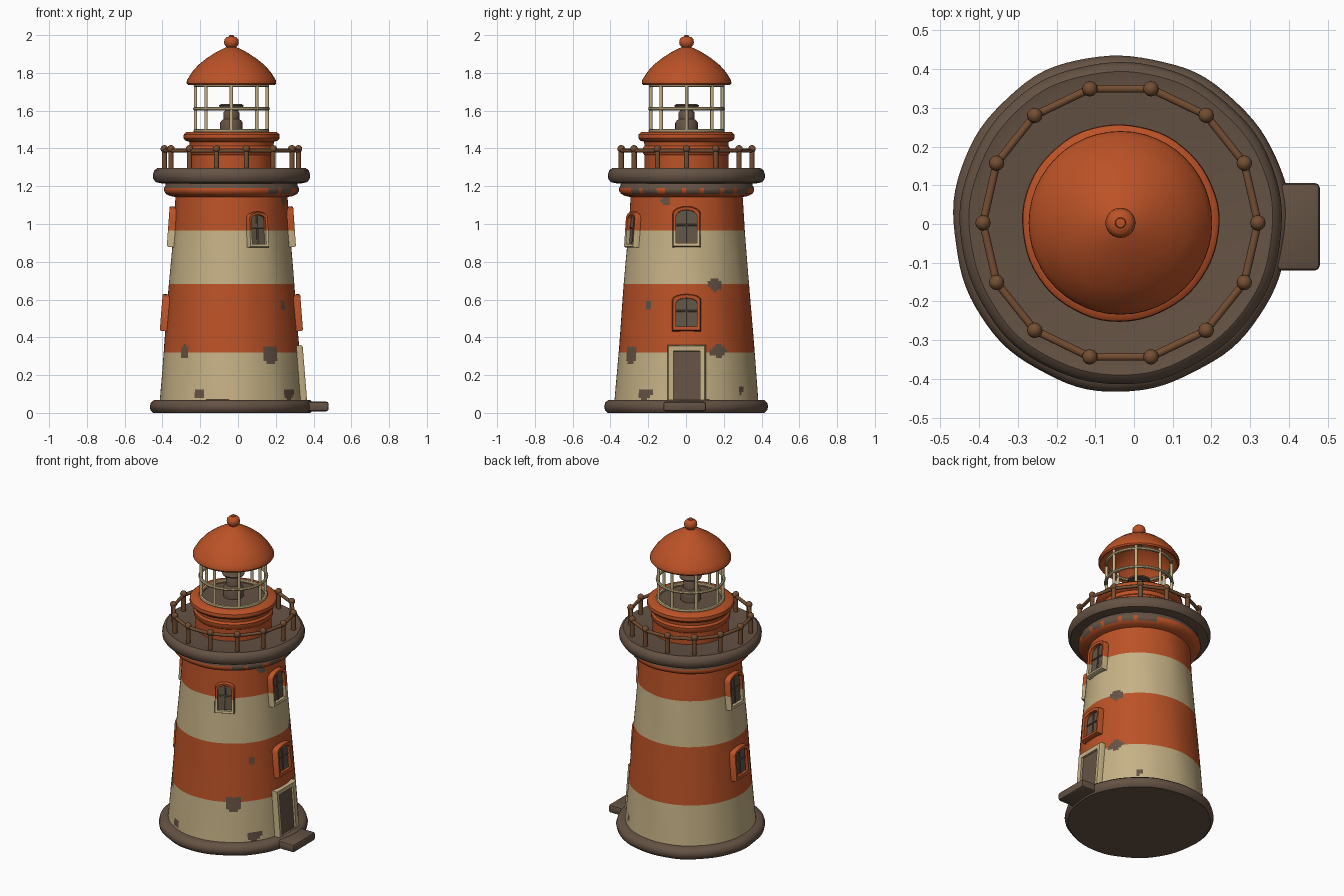
import bpy, bmesh, math, random
from mathutils import Matrix, Vector

if "Cube" in bpy.data.objects:
    bpy.data.objects.remove(bpy.data.objects["Cube"])

random.seed(4)
CX, CY = -0.035, 0.003
TAU = 2 * math.pi


def mat(name, c):
    m = bpy.data.materials.new(name)
    m.diffuse_color = (*c, 1)
    m.use_nodes = True
    m.node_tree.nodes["Principled BSDF"].inputs["Base Color"].default_value = m.diffuse_color
    return m


ORANGE = mat("orange paint", (0.50, 0.085, 0.020))
CREAM = mat("cream paint", (0.56, 0.44, 0.235))
STONE = mat("brown stone", (0.130, 0.085, 0.058))
RAIL = mat("rail brown", (0.175, 0.075, 0.032))
GLASS = mat("window grey", (0.12, 0.09, 0.062))
DARK = mat("roof inside", (0.085, 0.06, 0.042))


def finish(name, bm, mats, angle=40, centre=True):
    bmesh.ops.recalc_face_normals(bm, faces=bm.faces)
    me = bpy.data.meshes.new(name)
    bm.to_mesh(me)
    bm.free()
    for m in mats:
        me.materials.append(m)
    ob = bpy.data.objects.new(name, me)
    if centre:
        ob.location = (CX, CY, 0)
    bpy.context.collection.objects.link(ob)
    bpy.ops.object.select_all(action='DESELECT')
    bpy.context.view_layer.objects.active = ob
    ob.select_set(True)
    bpy.ops.object.shade_smooth_by_angle(angle=math.radians(angle))
    return ob


def lathe(name, prof, mats, n=64, wobble=0.0, rule=None, angle=40):
    """Turn an (r, z) profile; r = 0 makes a pole."""
    bm = bmesh.new()
    rings = []
    for r, z in prof:
        if r == 0:
            rings.append([bm.verts.new((0, 0, z))])
            continue
        ring = []
        for i in range(n):
            a = TAU * i / n
            w = wobble * (math.sin(3 * a + 1) + 0.6 * math.sin(7 * a + 9 * z) + 0.4 * math.sin(13 * a))
            ring.append(bm.verts.new(((r + w) * math.cos(a), (r + w) * math.sin(a), z)))
        rings.append(ring)
    for A, B in zip(rings, rings[1:]):
        for i in range(n):
            j = (i + 1) % n
            vs = [A[i % len(A)], A[j % len(A)], B[j % len(B)], B[i % len(B)]]
            f = bm.faces.new(list(dict.fromkeys(vs)))
            if rule:
                c = f.calc_center_median()
                f.material_index = rule(c, math.degrees(math.atan2(c.y, c.x)))
    return finish(name, bm, mats, angle)


def torus(bm, R, r, z, n=64, k=8):
    g = [[bm.verts.new(((R + r * math.cos(TAU * j / k)) * math.cos(TAU * i / n),
                        (R + r * math.cos(TAU * j / k)) * math.sin(TAU * i / n),
                        z + r * math.sin(TAU * j / k))) for j in range(k)] for i in range(n)]
    for i in range(n):
        for j in range(k):
            bm.faces.new((g[i][j], g[(i + 1) % n][j], g[(i + 1) % n][(j + 1) % k], g[i][(j + 1) % k]))


def rod(bm, p, q, r, k=10):
    p, q = Vector(p), Vector(q)
    d = q - p
    m = Matrix.Translation((p + q) / 2) @ d.to_track_quat('Z', 'Y').to_matrix().to_4x4()
    bmesh.ops.create_cone(bm, cap_ends=True, segments=k, radius1=r, radius2=r, depth=d.length, matrix=m)


def tower_r(z):
    pts = [(0.05, 0.382), (0.32, 0.36), (0.68, 0.332), (0.96, 0.308), (1.22, 0.292)]
    for (z0, r0), (z1, r1) in zip(pts, pts[1:]):
        if z <= z1:
            return r0 + (r1 - r0) * (z - z0) / (z1 - z0)
    return 0.292


# Base slab and doorstep
lathe("base_slab", [(0, 0), (0.415, 0), (0.43, 0.015), (0.434, 0.035), (0.428, 0.055), (0.412, 0.068),
                    (0.37, 0.07), (0, 0.07)], [STONE], 96, 0.003)
bm = bmesh.new()
bmesh.ops.create_cube(bm, size=1, matrix=Matrix.Translation((0.39, -0.007, 0.034)) @ Matrix.Diagonal((0.18, 0.226, 0.052, 1)))
bmesh.ops.bevel(bm, geom=bm.edges[:], offset=0.013, segments=2, affect='EDGES', profile=0.5)
finish("doorstep", bm, [STONE], centre=False)

# Tower with painted bands and worn patches: (angle, z, half width, half height)
PATCHES = [(-55, 0.31, 0.045, 0.05), (-134, 0.32, 0.03, 0.04), (-36, 0.10, 0.045, 0.035), (-116, 0.10, 0.03, 0.03),
           (27, 0.68, 0.04, 0.035), (28, 0.325, 0.05, 0.035), (-37, 0.57, 0.022, 0.025), (-22, 1.12, 0.035, 0.025),
           (50, 0.12, 0.02, 0.02)]


def tower_paint(c, a):
    for pa, pz, w, h in PATCHES:
        du = math.radians((a - pa + 180) % 360 - 180) * 0.35
        if (du / w) ** 2 + ((c.z - pz) / h) ** 2 < random.uniform(0.7, 1.15):
            return 2
    return 1 if c.z < 0.32 or 0.682 < c.z < 0.966 else 0


levels = []
for z0, z1, k in [(0.05, 0.32, 18), (0.32, 0.682, 24), (0.682, 0.966, 19), (0.966, 1.22, 17)]:
    levels += [z0 + (z1 - z0) * i / k for i in range(k)]
lathe("tower", [(tower_r(z), z) for z in levels + [1.22]], [ORANGE, CREAM, STONE], 128, 0.0015, tower_paint)


# Collar and gallery deck
def collar_paint(c, a):
    worn = -55 < a < 70 and math.sin(a * 0.35) + 0.6 * math.sin(a * 0.9) > -0.5
    return 1 if c.z > 1.196 or (worn and c.z > 1.165) else 0


lathe("collar", [(0.28, 1.14), (0.325, 1.148), (0.348, 1.16), (0.357, 1.175), (0.357, 1.19), (0.35, 1.203), (0.345, 1.23)],
      [ORANGE, STONE], 96, 0.002, collar_paint)
lathe("gallery_deck", [(0, 1.215), (0.37, 1.215), (0.402, 1.222), (0.414, 1.24), (0.416, 1.262), (0.408, 1.285),
                       (0.392, 1.296), (0.365, 1.29), (0, 1.29)], [STONE], 96, 0.002)

# Gallery railing: posts with ball tops and straight rails
bm = bmesh.new()
N = 14
for i in range(N):
    a, b = TAU * i / N, TAU * (i + 1) / N
    p = Vector((0.355 * math.cos(a), 0.355 * math.sin(a), 0))
    q = Vector((0.355 * math.cos(b), 0.355 * math.sin(b), 0))
    up = Vector((0, 0, 1))
    rod(bm, p + 1.28 * up, p + 1.40 * up, 0.014)
    bmesh.ops.create_uvsphere(bm, u_segments=12, v_segments=8, radius=0.02, matrix=Matrix.Translation(p + 1.398 * up))
    rod(bm, p + 1.388 * up, q + 1.388 * up, 0.0105)
finish("gallery_railing", bm, [RAIL])

# Lantern drum, floor and lamp
lathe("lantern_drum", [(0.222, 1.28), (0.222, 1.365), (0.231, 1.375), (0.232, 1.40), (0.222, 1.412), (0.224, 1.435),
                       (0.246, 1.442), (0.255, 1.455), (0.253, 1.475), (0.24, 1.486), (0.185, 1.488), (0.18, 1.478)], [ORANGE], 64, 0.001)
lathe("lantern_floor", [(0, 1.482), (0.187, 1.482)], [STONE], 48)
lathe("lamp", [(0.06, 1.48), (0.06, 1.535), (0.052, 1.548), (0.042, 1.555), (0.042, 1.59), (0.03, 1.605), (0.03, 1.615),
               (0.062, 1.62), (0.066, 1.628), (0.055, 1.634), (0, 1.63)], [STONE], 24)

# Lantern cage
bm = bmesh.new()
for i in range(8):
    a = TAU * i / 8
    x, y = 0.19 * math.cos(a), 0.19 * math.sin(a)
    rod(bm, (x, y, 1.48), (x, y, 1.76), 0.0095)
torus(bm, 0.194, 0.0095, 1.61)
torus(bm, 0.19, 0.011, 1.492)
torus(bm, 0.19, 0.01, 1.735)
finish("lantern_cage", bm, [CREAM])

# Roof: a hollow shell with a ball on top
lathe("roof", [(0, 1.90), (0.06, 1.89), (0.15, 1.83), (0.205, 1.77), (0.218, 1.742), (0.23, 1.736), (0.237, 1.745),
               (0.236, 1.76), (0.225, 1.778), (0.208, 1.805), (0.175, 1.842), (0.13, 1.878), (0.08, 1.91),
               (0.045, 1.928), (0.028, 1.935), (0, 1.937)], [ORANGE, DARK], 48, 0,
      lambda c, a: 1 if (c.z > 1.74 and math.hypot(c.x, c.y) < 0.9 * (0.237 - max(0, c.z - 1.745) * 0.55) and
                         c.z < 1.937 - 0.2 * (math.hypot(c.x, c.y) / 0.215) ** 1.6 - 0.025) else 0)
lathe("roof_ball", [(0, 1.92), (0.028, 1.925), (0.026, 1.937), (0.036, 1.948), (0.039, 1.962), (0.036, 1.978),
                    (0.027, 1.988), (0.014, 1.992), (0.012, 1.999), (0, 2.0)], [ORANGE], 24)


def outline(hw, z0, z1, arch):
    """Upright opening, counter-clockwise, with an arched top."""
    pts = [(-hw, z0), (hw, z0)]
    for i in range(9):
        t = math.pi * i / 8
        u = hw * (1 - i / 4) if arch == 0 else hw * math.cos(t)
        pts.append((u, z1 - arch + arch * math.sin(t)))
    return pts


def opening(name, deg, zc, hw, hh, rim, arch, cross, out=0.028, mid=None):
    """Frame, pane and glazing bars laid on the sloping tower wall."""
    slope = math.atan2(tower_r(zc - hh) - tower_r(zc + hh), 2 * hh)
    M = (Matrix.Rotation(math.radians(deg), 4, 'Z') @ Matrix.Translation((tower_r(zc), 0, zc))
         @ Matrix.Rotation(-slope, 4, 'Y'))
    P = lambda u, v, w: M @ Vector((w, u, v))
    o = outline(hw, -hh, hh, arch)
    n_ = outline(hw - rim, -hh + rim * (0 if mid else 1), hh - rim, arch * 0.8)
    o2 = [(u * 0.93, v * 0.96) for u, v in o]
    loops = [(o, -0.04), (o, out - 0.009), (o2, out), (n_, out - 0.003), (n_, -0.02)]
    bm = bmesh.new()
    L = [[bm.verts.new(P(u, v, w)) for u, v in pts] for pts, w in loops]
    for A, B in zip(L, L[1:]):
        for i in range(len(A)):
            j = (i + 1) % len(A)
            f = bm.faces.new((A[i], A[j], B[j], B[i]))
    bmesh.ops.remove_doubles(bm, verts=bm.verts, dist=1e-5)
    for z in (0.682, 0.966):
        bmesh.ops.bisect_plane(bm, geom=bm.verts[:] + bm.edges[:] + bm.faces[:], plane_co=(0, 0, z), plane_no=(0, 0, 1))
    for f in bm.faces:
        z = f.calc_center_median().z
        f.material_index = 1 if z < 0.37 or 0.682 < z < 0.966 else 0
    finish(name + "_frame", bm, [ORANGE, CREAM])
    bm = bmesh.new()
    bm.faces.new([bm.verts.new(P(u, v, 0.004)) for u, v in n_])
    if cross:
        rod(bm, P(0, -hh + rim, 0.006), P(0, hh - rim, 0.006), 0.005, 6)
        rod(bm, P(-hw + rim, 0.01, 0.006), P(hw - rim, 0.01, 0.006), 0.005, 6)
    finish(name + "_pane", bm, [mid or GLASS])


# Windows on both sides and one at the front; door on the right
for side, deg in (("right", 0), ("left", 180)):
    opening(side + "_lower_window", deg, 0.53, 0.077, 0.098, 0.022, 0.03, True)
    opening(side + "_upper_window", deg, 0.985, 0.075, 0.108, 0.020, 0.04, True)
opening("front_window", -64, 0.97, 0.058, 0.095, 0.017, 0.035, True)
opening("door", 0, 0.21, 0.102, 0.148, 0.032, 0.0, False, 0.02, STONE)
